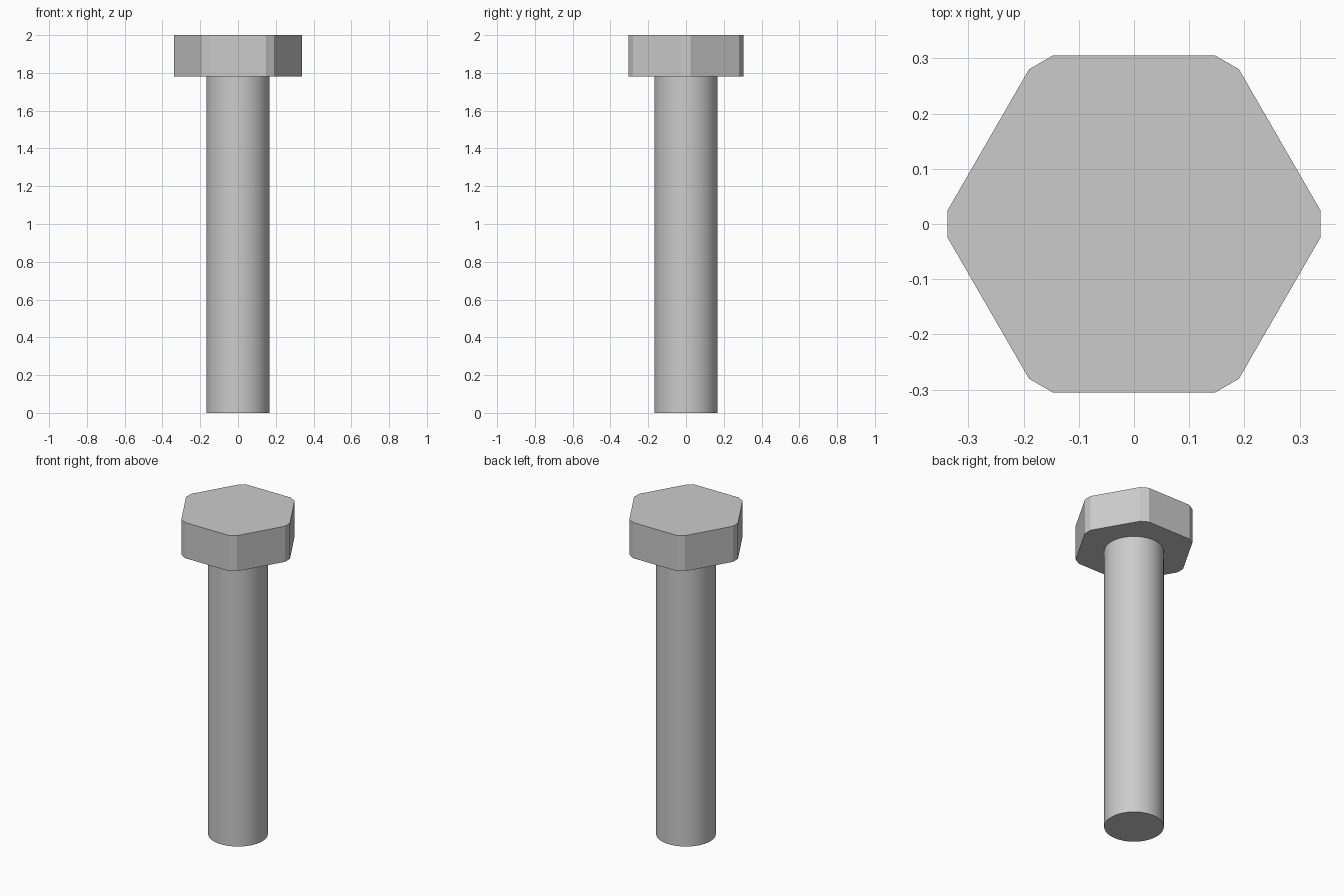
import bpy
import bmesh
from math import cos, sin, radians

HEIGHT = 2.0
HEAD_BASE = 1.78
SHANK_RADIUS = 0.167
CORNER_REACH = 0.338      # centre to the cut corner flat
CORNER_HALF_WIDTH = 0.0245

cube = bpy.data.objects.get("Cube")
if cube:
    bpy.data.objects.remove(cube, do_unlink=True)

# Plain grey metal
steel = bpy.data.materials.new("steel_grey")
steel.use_nodes = True
colour = (0.6, 0.6, 0.6, 1.0)
steel.diffuse_color = colour
steel.node_tree.nodes["Principled BSDF"].inputs["Base Color"].default_value = colour


def add_prism(name, outline, bottom, top):
    """Extrude a closed outline between two heights."""
    bm = bmesh.new()
    base = bm.faces.new([bm.verts.new((x, y, bottom)) for x, y in outline])
    raised = bmesh.ops.extrude_face_region(bm, geom=[base], use_keep_orig=True)
    verts = [v for v in raised["geom"] if isinstance(v, bmesh.types.BMVert)]
    bmesh.ops.translate(bm, verts=verts, vec=(0, 0, top - bottom))
    bmesh.ops.recalc_face_normals(bm, faces=bm.faces)
    mesh = bpy.data.meshes.new(name)
    bm.to_mesh(mesh)
    bm.free()
    mesh.materials.append(steel)
    obj = bpy.data.objects.new(name, mesh)
    bpy.context.collection.objects.link(obj)
    return obj


# Hexagonal head with its six corners cut flat
hexagon = []
for i in range(6):
    c, s = cos(radians(60 * i)), sin(radians(60 * i))
    for side in (-CORNER_HALF_WIDTH, CORNER_HALF_WIDTH):
        hexagon.append((CORNER_REACH * c - side * s, CORNER_REACH * s + side * c))
add_prism("bolt_head", hexagon, HEAD_BASE, HEIGHT)

# Round shank, running up to the underside of the head
bpy.ops.mesh.primitive_cylinder_add(vertices=64, radius=SHANK_RADIUS, depth=HEAD_BASE,
                                    location=(0, 0, HEAD_BASE / 2))
shank = bpy.context.object
shank.name = "bolt_shank"
shank.data.materials.append(steel)
bpy.ops.object.shade_smooth_by_angle(angle=radians(25))
